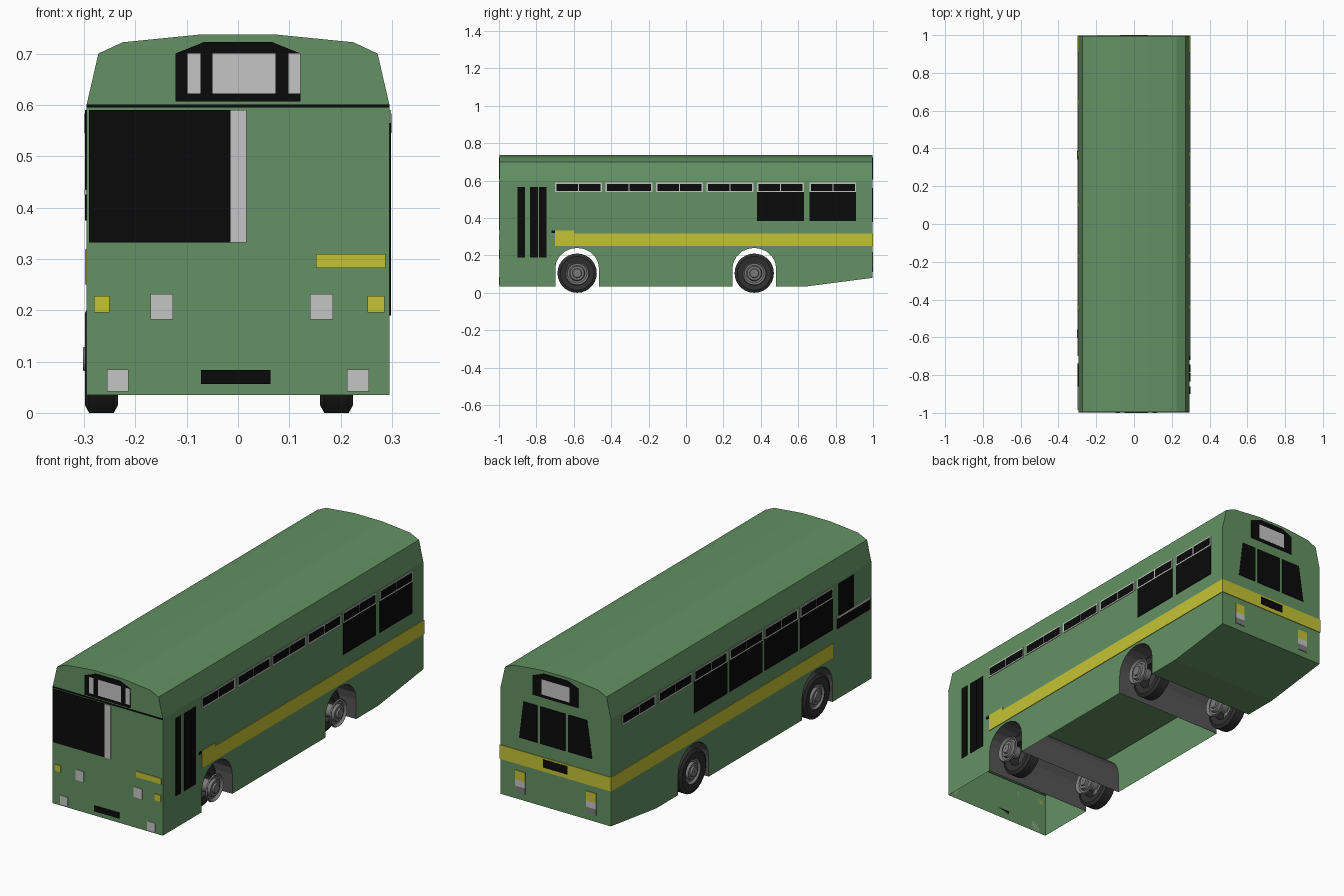
import bpy, bmesh, math

cube = bpy.data.objects.get("Cube")
if cube:
    bpy.data.objects.remove(cube, do_unlink=True)


def material(name, r, g, b):
    m = bpy.data.materials.new(name)
    m.use_nodes = True
    m.diffuse_color = (r, g, b, 1)
    m.node_tree.nodes["Principled BSDF"].inputs["Base Color"].default_value = (r, g, b, 1)
    return m


GREEN = material("body green", .125, .285, .125)
YELLOW = material("band yellow", .56, .55, .035)
BLACK = material("glass black", .003, .003, .003)
LIGHT = material("light grey", .56, .56, .56)
ARCH = material("arch grey", .09, .09, .09)
TYRE = material("tyre dark grey", .03, .03, .03)
RIM = material("rim grey", .2, .2, .2)

HALF_W, HALF_L, SILL, EAVE = .295, .996, .035, .6
AXLES = (-.582, .365)


def finish(name, bm, *mats):
    mesh = bpy.data.meshes.new(name)
    bm.to_mesh(mesh)
    bm.free()
    for m in mats:
        mesh.materials.append(m)
    ob = bpy.data.objects.new(name, mesh)
    bpy.context.collection.objects.link(ob)
    return ob


def prism(bm, points, offset):
    """Closed prism: an outline swept by an offset."""
    low = [bm.verts.new(p) for p in points]
    high = [bm.verts.new([a + b for a, b in zip(p, offset)]) for p in points]
    n = len(low)
    bm.faces.new(low)
    bm.faces.new(high[::-1])
    for i in range(n):
        j = (i + 1) % n
        bm.faces.new((low[j], low[i], high[i], high[j]))


def panel(name, mat, side, points, depth=.003):
    """Thin plate on a body side; points are (along, height)."""
    axis, sign = {"left": (0, 1), "right": (0, -1), "front": (1, -1), "rear": (1, 1)}[side]
    base = (HALF_W if axis == 0 else HALF_L) * sign
    offset = [0, 0, 0]
    offset[axis] = sign * depth
    bm = bmesh.new()
    prism(bm, [(base, a, z) if axis == 0 else (a, base, z) for a, z in points], offset)
    bmesh.ops.recalc_face_normals(bm, faces=bm.faces)
    return finish(name, bm, mat)


def rect(name, mat, side, a0, a1, z0, z1, depth=.003):
    return panel(name, mat, side, [(a0, z0), (a1, z0), (a1, z1), (a0, z1)], depth)


# Lower body: side profile with two wheel arches swept across the width
def arch(cy):
    curve = [(cy + .117 * math.cos(t), .13 + .11 * math.sin(t))
             for t in (math.pi * (1 - i / 10) for i in range(11))]
    return [(cy - .117, SILL)] + curve + [(cy + .117, SILL)]


profile = [(-HALF_L, SILL)] + arch(AXLES[0]) + arch(AXLES[1])
profile += [(.65, SILL), (HALF_L, .08), (HALF_L, EAVE), (-HALF_L, EAVE)]
bm = bmesh.new()
prism(bm, [(-HALF_W, y, z) for y, z in profile], (2 * HALF_W, 0, 0))

# Roof: cross-section swept along the length
half = [(HALF_W, EAVE), (.272, .70), (.225, .722), (.075, .737)]
section = half + [(-x, z) for x, z in reversed(half)]
prism(bm, [(x, -HALF_L, z) for x, z in section], (0, 2 * HALF_L, 0))
bmesh.ops.recalc_face_normals(bm, faces=bm.faces)

# Open the joint and the underside ahead of the rear axle; grey arch linings
inner = []
for f in bm.faces:
    c = f.calc_center_median()
    flat = abs(f.normal.z) > .99
    if flat and (abs(c.z - EAVE) < .001 or (c.z < SILL + .001 and c.y < .4)):
        inner.append(f)
    elif c.z < .245 and abs(f.normal.x) < .1 and any(abs(c.y - a) < .12 for a in AXLES):
        f.material_index = 1
bmesh.ops.delete(bm, geom=inner, context="FACES")
bmesh.ops.remove_doubles(bm, verts=bm.verts, dist=.0005)
finish("body_shell", bm, GREEN, ARCH)

bm = bmesh.new()
prism(bm, [(-.29, -.99, .245), (.29, -.99, .245), (.29, .99, .245), (-.29, .99, .245)], (0, 0, .005))
bmesh.ops.recalc_face_normals(bm, faces=bm.faces)
finish("floor", bm, GREEN)

# Yellow waist band around the sides and the rear
for side in ("left", "right"):
    rect(side + "_band", YELLOW, side, -.70, HALF_L + .003, .25, .318)
rect("left_band_step", YELLOW, "left", -.70, -.60, .318, .333)
rect("rear_band", YELLOW, "rear", -HALF_W, HALF_W, .25, .318)
rect("door_handle", BLACK, "left", -.72, -.70, .32, .333)

# Side windows: framed, split hoppers above large panes
starts = (-.70, -.43, -.16, .11, .38, .66)
for side in ("left", "right"):
    for i, y in enumerate(starts):
        name = f"{side}_window_{i + 1}"
        rect(name + "_frame", LIGHT, side, y, y + .25, .538, .59)
        mid = y + .125
        for tag, a, b in (("a", y + .007, mid - .003), ("b", mid + .003, y + .243)):
            rect(f"{name}_hopper_{tag}", BLACK, side, a, b, .545, .583, .0045)
        if (i >= 4) == (side == "left"):
            rect(name + "_pane", BLACK, side, y, y + .25, .385, .538)

# Folding door glass, and the driver's window opposite
for i, (a, b) in enumerate(((-.90, -.86), (-.835, -.79), (-.785, -.745))):
    rect(f"door_glass_{i + 1}", BLACK, "left", a, b, .19, .565)
rect("driver_window_upper", BLACK, "right", -.86, -.745, .43, .59)
rect("driver_window_frame", LIGHT, "right", -.985, -.735, .425, .435, .004)
rect("driver_window_lower", BLACK, "right", -.985, -.735, .375, .425)

# Destination boxes at both ends
box = [(-.122, .607), (.122, .607), (.122, .70), (.065, .723), (-.065, .723), (-.122, .70)]
for side in ("front", "rear"):
    panel(side + "_sign_box", BLACK, side, box)
rect("front_sign", LIGHT, "front", -.05, .073, .622, .70, .004)
rect("front_sign_side_a", LIGHT, "front", -.098, -.073, .622, .70, .004)
rect("front_sign_side_b", LIGHT, "front", .098, .122, .622, .70, .004)
rect("rear_sign", LIGHT, "rear", -.075, .075, .622, .695, .004)

# Front details
rect("drip_rail", BLACK, "front", -HALF_W, HALF_W, .595, .601)
rect("windscreen", BLACK, "front", -.29, -.015, .332, .59)
rect("windscreen_pillar", LIGHT, "front", -.015, .017, .332, .59)
rect("front_stripe", YELLOW, "front", .152, .287, .282, .31)
rect("front_plate", BLACK, "front", -.072, .063, .056, .084)
for name, mat, z0, z1, spans in (
        ("indicator", YELLOW, .196, .228, ((-.281, -.25), (.252, .285))),
        ("headlight", LIGHT, .182, .232, ((-.17, -.127), (.14, .185))),
        ("fog_light", LIGHT, .042, .085, ((-.255, -.213), (.212, .255)))):
    for tag, (a, b) in zip(("right", "left"), spans):
        rect(f"{tag}_{name}", mat, "front", a, b, z0, z1)

# Rear details: three windows with sloping outer edges, plate, lamps
rear_z = (.38, .56)
for i, (a, b, c, d) in enumerate(((-.195, -.068, -.068, -.168), (-.052, .082, .082, -.052),
                                  (.098, .195, .172, .098))):
    panel(f"rear_window_{i + 1}", BLACK, "rear",
          [(a, rear_z[0]), (b, rear_z[0]), (c, rear_z[1]), (d, rear_z[1])])
rect("rear_plate", BLACK, "rear", -.065, .065, .27, .31, .004)
for tag, x in (("left", .19), ("right", -.19)):
    for name, mat, z0, z1 in (("indicator", YELLOW, .172, .218), ("lamp", LIGHT, .142, .172),
                              ("reflector", RIM, .112, .142)):
        rect(f"{tag}_rear_{name}", mat, "rear", x - .027, x + .027, z0, z1)


# Wheels: lathed tyres and stepped rims
def lathe(name, mat, rings, x, y, facing=1):
    bm = bmesh.new()
    verts = [bm.verts.new((x + facing * d, y, .105 + r)) for r, d in rings]
    edges = [bm.edges.new(p) for p in zip(verts, verts[1:])]
    bmesh.ops.spin(bm, geom=verts + edges, cent=(x, y, .105), axis=(1, 0, 0),
                   angle=math.tau, steps=28, use_duplicate=False)
    bmesh.ops.remove_doubles(bm, verts=bm.verts, dist=.0002)
    bmesh.ops.recalc_face_normals(bm, faces=bm.faces)
    ob = finish(name, bm, mat)
    bpy.context.view_layer.objects.active = ob
    ob.select_set(True)
    bpy.ops.object.shade_smooth_by_angle(angle=math.radians(30))
    ob.select_set(False)


tyre = [(.06, .004), (.09, 0), (.105, .008), (.105, .056), (.09, .064), (.06, .06), (.06, .004)]
rim = [(.066, 0), (.062, .006), (.052, -.006), (.042, -.006), (.037, .006), (.025, .006),
       (.022, .014), (.001, .014)]
stub = [(.001, 0), (.03, 0), (.03, .058), (.001, .058)]
for end, y in zip(("front", "rear"), AXLES):
    lathe(end + "_left_tyre", TYRE, tyre, .16, y)
    lathe(end + "_left_rim", RIM, rim, .28, y)
    lathe(end + "_left_hub", RIM, stub, .225, y)
    lathe(end + "_right_tyre", TYRE, tyre, -.298, y)
    lathe(end + "_right_rim", RIM, rim, -.288, y, -1)
    lathe(end + "_right_inner_rim", RIM, rim, -.19, y)
    lathe(end + "_right_hub", RIM, stub, -.246, y)
